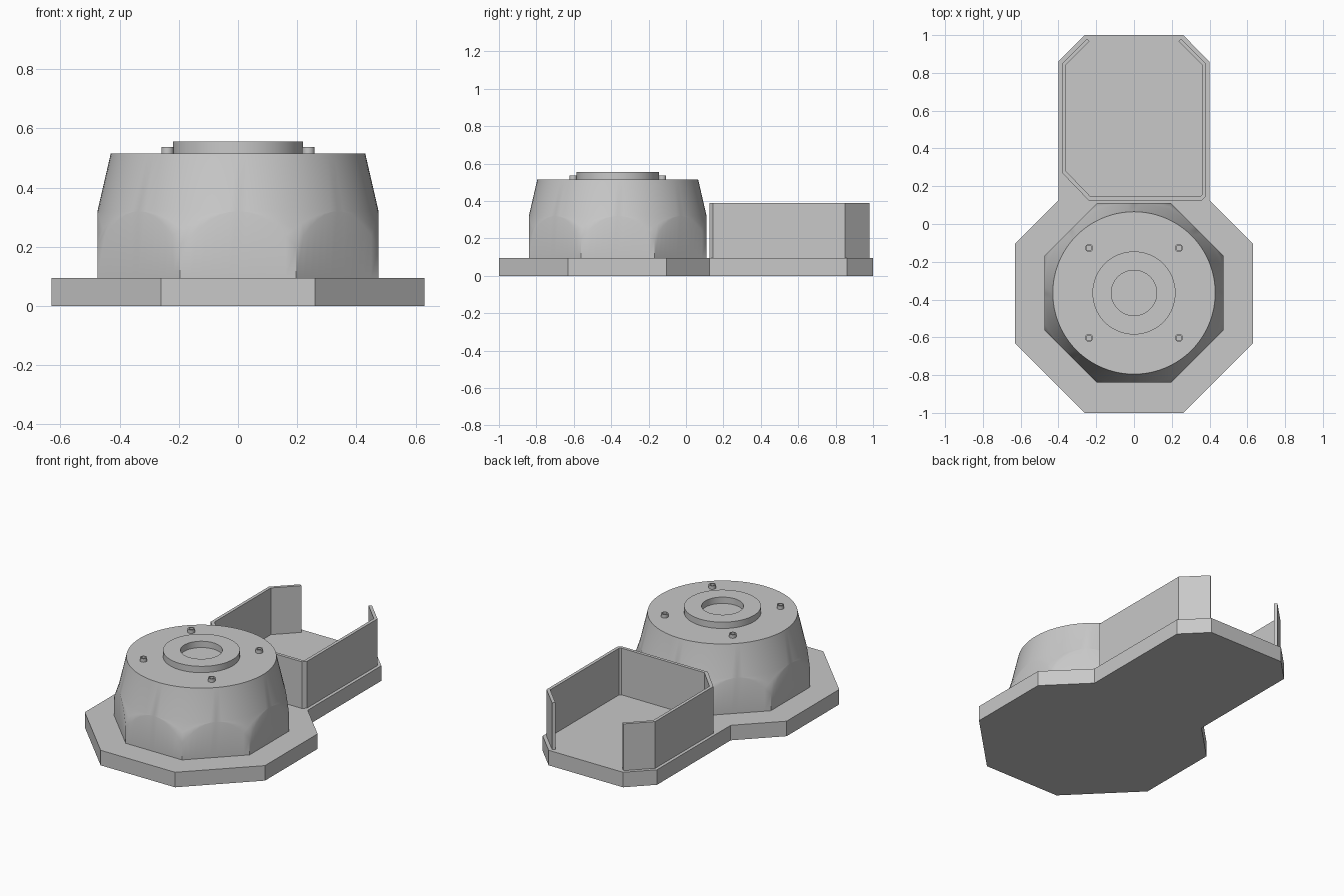
import bpy, bmesh, math

cube = bpy.data.objects.get("Cube")
if cube:
    bpy.data.objects.remove(cube, do_unlink=True)

grey = bpy.data.materials.new("plain_grey")
grey.use_nodes = True
COLOUR = (0.58, 0.58, 0.58, 1)
grey.diffuse_color = COLOUR
grey.node_tree.nodes["Principled BSDF"].inputs["Base Color"].default_value = COLOUR

CY = -0.365        # centre of the housing in y
DECK = 0.095       # top of the base plate
CROWN = 0.515      # top of the housing
APOTHEM = 0.475    # octagon half width


def finish(name, bm, smooth=True):
    bmesh.ops.remove_doubles(bm, verts=bm.verts[:], dist=0.0005)
    bmesh.ops.recalc_face_normals(bm, faces=bm.faces[:])
    mesh = bpy.data.meshes.new(name)
    bm.to_mesh(mesh)
    bm.free()
    mesh.materials.append(grey)
    obj = bpy.data.objects.new(name, mesh)
    bpy.context.collection.objects.link(obj)
    if smooth:
        bpy.ops.object.select_all(action='DESELECT')
        obj.select_set(True)
        bpy.context.view_layer.objects.active = obj
        bpy.ops.object.shade_smooth_by_angle(angle=math.radians(30))
    return obj


def prism(name, outline, z0, z1):
    bm = bmesh.new()
    face = bm.faces.new([bm.verts.new((x, y, z0)) for x, y in outline])
    top = bmesh.ops.extrude_face_region(bm, geom=[face], use_keep_orig=True)
    verts = [g for g in top["geom"] if isinstance(g, bmesh.types.BMVert)]
    bmesh.ops.translate(bm, verts=verts, vec=(0, 0, z1 - z0))
    return finish(name, bm, False)


def tube(name, x, y, outer, inner, z0, z1, sides):
    """Ring with a rectangular section, swept round a vertical axis."""
    bm = bmesh.new()
    section = [(outer, z0), (outer, z1), (inner, z1), (inner, z0)]
    loops = []
    for i in range(sides):
        a = math.tau * i / sides
        loops.append([bm.verts.new((x + r * math.cos(a), y + r * math.sin(a), z))
                      for r, z in section])
    for i in range(sides):
        a, b = loops[i], loops[(i + 1) % sides]
        for j in range(4):
            k = (j + 1) % 4
            bm.faces.new((a[j], b[j], b[k], a[k]))
    return finish(name, bm)


# Base plate: an octagon joined to a rear tongue
half = [(0.26, -1), (0.63, -0.63), (0.63, -0.105), (0.4, 0.125), (0.4, 0.86), (0.26, 1)]
prism("base_plate", half + [(-x, y) for x, y in reversed(half)], 0, DECK)

# Housing: octagonal skirt blending into a tapered round crown
TAPER = [(0.2, APOTHEM / math.cos(math.pi / 8)), (0.32, APOTHEM), (CROWN, 0.43)]


def taper_height(r):
    (z0, r0), (z1, r1) = TAPER[:2]
    return z0 + (z1 - z0) * (r0 - r) / (r0 - r1)


bm = bmesh.new()
SIDES = 96
columns = []
for i in range(SIDES):
    a = math.tau * i / SIDES
    off = (a + math.pi / 8) % (math.pi / 4) - math.pi / 8
    r = APOTHEM / math.cos(off)
    z = taper_height(r)
    rings = [(DECK, r), (z, r), ((z + 0.32) / 2, (r + APOTHEM) / 2)] + TAPER[1:]
    columns.append([bm.verts.new((q * math.cos(a), CY + q * math.sin(a), h))
                    for h, q in rings])
for i in range(SIDES):
    a, b = columns[i], columns[(i + 1) % SIDES]
    for j in range(4):
        bm.faces.new((a[j], b[j], b[j + 1], a[j + 1]))
bm.faces.new([c[-1] for c in columns])
bm.faces.new([c[0] for c in reversed(columns)])
finish("housing", bm)

# Raised collar and four small studs on the crown
tube("collar", 0, CY, 0.22, 0.12, CROWN, 0.555, 64)
for sx, side in ((-1, "right"), (1, "left")):
    for sy, end in ((-1, "front"), (1, "rear")):
        tube(f"{end}_{side}_stud", sx * 0.238, CY + sy * 0.238,
             0.021, 0.014, CROWN, 0.537, 24)

# Tray wall: thin upright wall, open at the rear
outer = [(-0.25, 0.98), (-0.38, 0.85), (-0.38, 0.27), (-0.24, 0.125),
         (0.36, 0.125), (0.38, 0.145), (0.38, 0.85), (0.25, 0.98)]
inner = [(-0.235, 0.968), (-0.36, 0.842), (-0.36, 0.28), (-0.23, 0.145),
         (0.35, 0.145), (0.36, 0.155), (0.36, 0.842), (0.235, 0.968)]
prism("tray_wall", outer + inner[::-1], DECK, 0.39)
